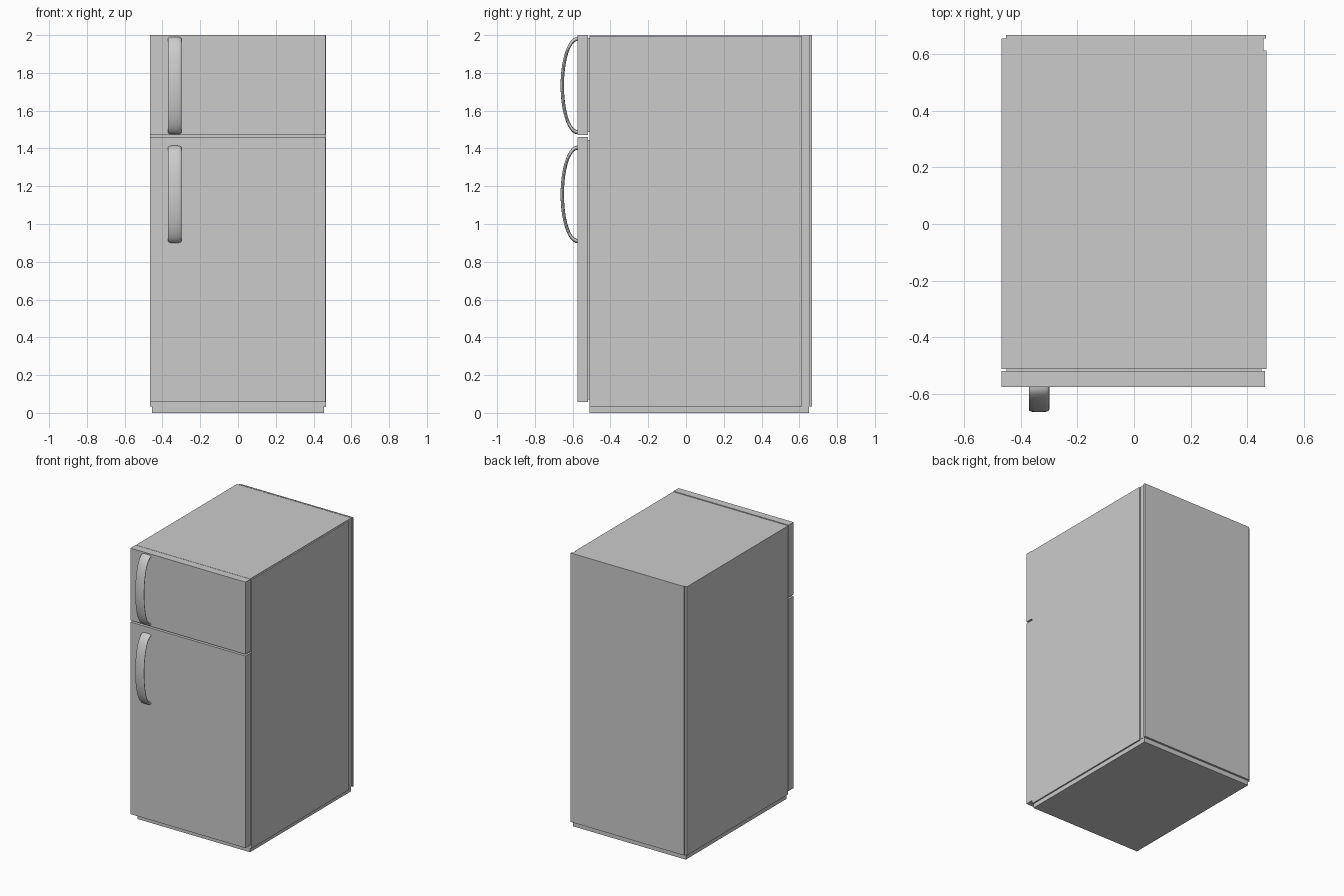
import bpy, bmesh, math

if "Cube" in bpy.data.objects:
    bpy.data.objects.remove(bpy.data.objects["Cube"])

def material(name, value):
    m = bpy.data.materials.new(name)
    m.diffuse_color = (value, value, value, 1)
    m.use_nodes = True
    m.node_tree.nodes["Principled BSDF"].inputs["Base Color"].default_value = m.diffuse_color
    return m

grey = material("light grey enamel", 0.6)

def finish(name, bm):
    bmesh.ops.recalc_face_normals(bm, faces=bm.faces)
    mesh = bpy.data.meshes.new(name)
    bm.to_mesh(mesh)
    bm.free()
    mesh.materials.append(grey)
    ob = bpy.data.objects.new(name, mesh)
    bpy.context.collection.objects.link(ob)
    return ob

def box(name, x, y, z):
    bm = bmesh.new()
    bmesh.ops.create_cube(bm, size=1)
    for v in bm.verts:
        for i, (lo, hi) in enumerate((x, y, z)):
            v.co[i] = (lo + hi) / 2 + v.co[i] * (hi - lo)
    return finish(name, bm)

# Cabinet: plinth, core and thin outer sheets
box("plinth", (-0.455, 0.455), (-0.511, 0.652), (0, 0.05))
box("cabinet", (-0.467, 0.457), (-0.512, 0.655), (0.035, 1.998))
box("right_panel", (0.457, 0.467), (-0.512, 0.612), (0.03, 1.994))
box("back_panel", (-0.452, 0.465), (0.655, 0.667), (0.035, 2.0))

# Doors with their gaskets behind them
for part, lo, hi in (("fridge", 0.057, 1.46), ("freezer", 1.472, 2.0)):
    box(part + "_door", (-0.467, 0.463), (-0.575, -0.518), (lo, hi))
    box(part + "_gasket", (-0.45, 0.45), (-0.518, -0.512), (lo + 0.015, hi - 0.015))

# Bowed handles: flat oval section swept along half an ellipse
def handle(name, z_mid, steps=32, sides=20):
    bm = bmesh.new()
    rings = []
    for i in range(steps + 1):
        a = math.pi * i / steps
        ring = []
        for j in range(sides):
            b = 2 * math.pi * j / sides
            c, s = math.cos(b), math.sin(b)
            dx = 0.036 * math.copysign(abs(c) ** 0.6, c)
            rz, ry = 0.247 + 0.011 * s, 0.081 + 0.009 * s
            ring.append(bm.verts.new((-0.335 + dx, -0.574 - ry * math.sin(a),
                                      z_mid + rz * math.cos(a))))
        rings.append(ring)
    for r0, r1 in zip(rings, rings[1:]):
        for j in range(sides):
            k = (j + 1) % sides
            bm.faces.new((r0[j], r0[k], r1[k], r1[j]))
    bm.faces.new(rings[0])
    bm.faces.new(rings[-1])
    ob = finish(name, bm)
    bpy.ops.object.select_all(action='DESELECT')
    bpy.context.view_layer.objects.active = ob
    ob.select_set(True)
    bpy.ops.object.shade_smooth_by_angle(angle=math.radians(50))

handle("freezer_handle", 1.733)
handle("fridge_handle", 1.157)
